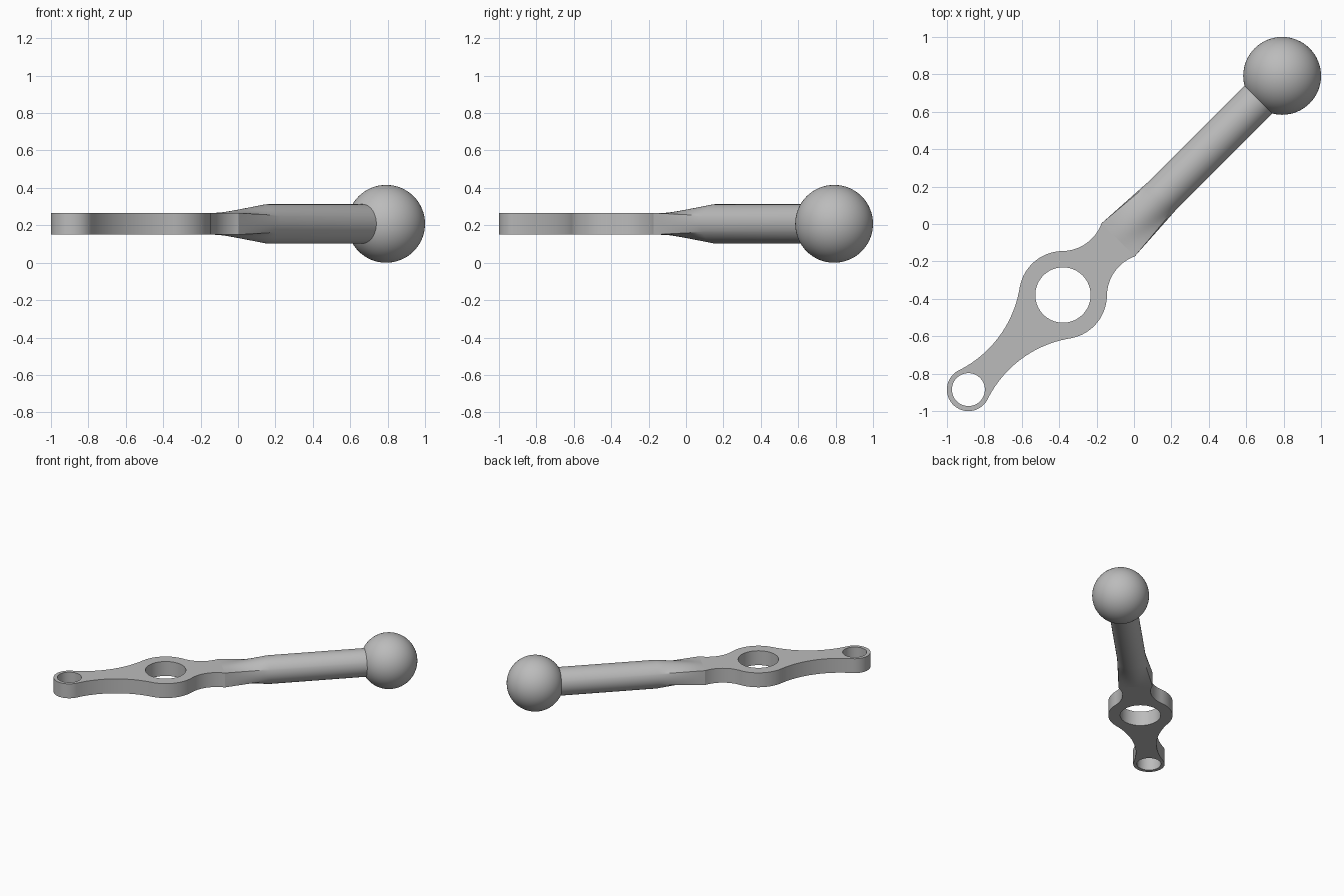
import bpy, bmesh, math
from mathutils import Matrix, Vector

if "Cube" in bpy.data.objects:
    bpy.data.objects.remove(bpy.data.objects["Cube"])

# One plain grey finish
grey = bpy.data.materials.new("grey metal")
grey.use_nodes = True
COLOUR = (0.5, 0.5, 0.5, 1)
grey.diffuse_color = COLOUR
grey.node_tree.nodes["Principled BSDF"].inputs["Base Color"].default_value = COLOUR

# Everything is built along local x, then turned onto the diagonal
MID_Z = 0.208
PLACE = Matrix.Translation((0, 0, MID_Z)) @ Matrix.Rotation(math.pi / 4, 4, 'Z')
HALF_T = 0.058          # half the plate thickness
JOIN = -0.12            # where the plate meets the handle
BIG, BIG_R, BIG_HOLE = Vector((-0.537, 0)), 0.235, 0.148
END, END_R, END_HOLE = Vector((-1.252, 0)), 0.115, 0.088


def finish(bm, name):
    bmesh.ops.recalc_face_normals(bm, faces=bm.faces)
    mesh = bpy.data.meshes.new(name)
    bm.to_mesh(mesh)
    bm.free()
    obj = bpy.data.objects.new(name, mesh)
    bpy.context.collection.objects.link(obj)
    mesh.materials.append(grey)
    obj.matrix_world = PLACE
    bpy.ops.object.select_all(action='DESELECT')
    bpy.context.view_layer.objects.active = obj
    obj.select_set(True)
    bpy.ops.object.shade_smooth_by_angle(angle=math.radians(25))
    return obj


def arc(centre, r, a0, a1, n):
    return [centre + r * Vector((math.cos(a), math.sin(a)))
            for a in (a0 + (a1 - a0) * i / n for i in range(n + 1))]


def angle(v):
    return math.atan2(v.y, v.x)


# Plate outline: two round bosses joined by tangent concave fillets
neck_r, waist_r, waist_half = 0.225, 0.6, 0.104
neck_y = neck_r + waist_half
neck = BIG + Vector((math.sqrt((BIG_R + neck_r) ** 2 - neck_y ** 2), neck_y))
a, b, d = BIG_R + waist_r, END_R + waist_r, (BIG - END).length
along = (a * a + d * d - b * b) / (2 * d)
waist = BIG + Vector((-along, math.sqrt(a * a - along * along)))

neck_start = -math.acos((JOIN - neck.x) / neck_r)
side = arc(neck, neck_r, neck_start, angle(BIG - neck), 20)
side += arc(BIG, BIG_R, angle(neck - BIG), angle(waist - BIG), 24)[1:]
side += arc(waist, waist_r, angle(BIG - waist), angle(END - waist), 24)[1:]
side += arc(END, END_R, angle(waist - END), math.pi, 24)[1:]
outline = side + [Vector((p.x, -p.y)) for p in reversed(side[:-1])]
JOIN_HALF = side[0].y

bm = bmesh.new()
rings = [outline] + [arc(c, r, 0, math.tau, 64)[:-1]
                     for c, r in ((BIG, BIG_HOLE), (END, END_HOLE))]
edges = []
for ring in rings:
    verts = [bm.verts.new((p.x, p.y, -HALF_T)) for p in ring]
    edges += [bm.edges.new((verts[i - 1], verts[i])) for i in range(len(verts))]
bmesh.ops.triangle_fill(bm, edges=edges, use_beauty=True)
extruded = bmesh.ops.extrude_face_region(bm, geom=bm.faces[:])["geom"]
bmesh.ops.translate(bm, vec=(0, 0, 2 * HALF_T),
                    verts=[g for g in extruded if isinstance(g, bmesh.types.BMVert)])
finish(bm, "lever_plate")

# Handle: rectangular end blending into a round rod
ROD_R, BLEND_END, ROD_END = 0.105, 0.22, 1.0
corner = math.atan2(HALF_T, JOIN_HALF)
stops = [-corner, corner, math.pi - corner, math.pi + corner, math.tau - corner]
angles = [s + (e - s) * i / 16 for s, e in zip(stops, stops[1:]) for i in range(16)]


def rectangle(t):
    c, s = math.cos(t), math.sin(t)
    k = min(JOIN_HALF / max(abs(c), 1e-6), HALF_T / max(abs(s), 1e-6))
    return k * c, k * s


bm = bmesh.new()
sections = []
for i in range(9):
    f = i / 8
    loop = []
    for t in angles:
        ry, rz = rectangle(t)
        loop.append(bm.verts.new((JOIN + (BLEND_END - JOIN) * f,
                                  ry + (ROD_R * math.cos(t) - ry) * f,
                                  rz + (ROD_R * math.sin(t) - rz) * f)))
    sections.append(loop)
sections.append([bm.verts.new((ROD_END, v.co.y, v.co.z)) for v in sections[-1]])
for lo, hi in zip(sections, sections[1:]):
    for j in range(len(lo)):
        bm.faces.new((lo[j - 1], lo[j], hi[j], hi[j - 1]))
finish(bm, "handle_rod")

# Ball knob at the end of the handle
bm = bmesh.new()
bmesh.ops.create_uvsphere(bm, u_segments=64, v_segments=32, radius=0.208,
                          matrix=Matrix.Translation((1.12, 0, 0)))
finish(bm, "ball_knob")
